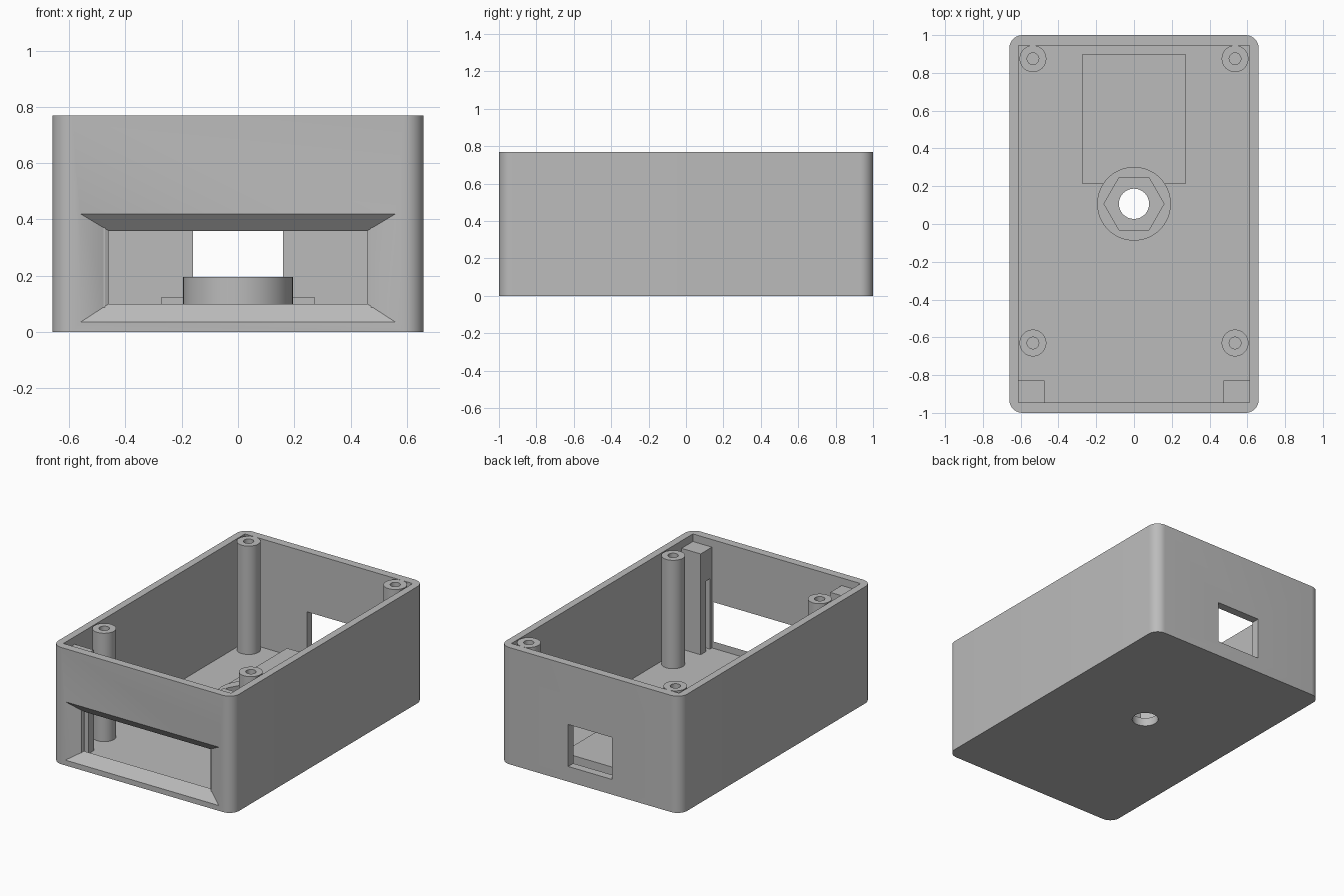
import bpy, bmesh
from math import cos, sin, pi, radians

if "Cube" in bpy.data.objects:
    bpy.data.objects.remove(bpy.data.objects["Cube"], do_unlink=True)

grey = bpy.data.materials.new("plain_grey")
grey.use_nodes = True
grey.diffuse_color = (0.5, 0.5, 0.5, 1)
grey.node_tree.nodes["Principled BSDF"].inputs["Base Color"].default_value = (0.5, 0.5, 0.5, 1)

HX, HY, TOP = 0.66, 1.0, 0.77      # outer half sizes and height
IX, IY, FLOOR = 0.612, 0.946, 0.055  # cavity half sizes and floor level


def loft(name, bottom, top):
    """Closed solid between two matching loops of 3D points."""
    bm = bmesh.new()
    a = [bm.verts.new(p) for p in bottom]
    b = [bm.verts.new(p) for p in top]
    bm.faces.new(a)
    bm.faces.new(b)
    for i in range(len(a)):
        j = (i + 1) % len(a)
        bm.faces.new((a[i], a[j], b[j], b[i]))
    bmesh.ops.recalc_face_normals(bm, faces=bm.faces)
    mesh = bpy.data.meshes.new(name)
    bm.to_mesh(mesh)
    bm.free()
    mesh.materials.append(grey)
    ob = bpy.data.objects.new(name, mesh)
    bpy.context.collection.objects.link(ob)
    return ob


def prism(name, outline, z0, z1):
    return loft(name, [(x, y, z0) for x, y in outline], [(x, y, z1) for x, y in outline])


def rect(x0, x1, y0, y1):
    return [(x0, y0), (x1, y0), (x1, y1), (x0, y1)]


def ring(x, y, r, n):
    return [(x + r * cos(2 * pi * i / n), y + r * sin(2 * pi * i / n)) for i in range(n)]


def rounded_rect(hx, hy, r, steps=10):
    pts = []
    for k, (sx, sy) in enumerate([(1, 1), (-1, 1), (-1, -1), (1, -1)]):
        for i in range(steps + 1):
            a = pi / 2 * (k + i / steps)
            pts.append((sx * (hx - r) + r * cos(a), sy * (hy - r) + r * sin(a)))
    return pts


def cut(ob, *cutters):
    bpy.context.view_layer.objects.active = ob
    for c in cutters:
        m = ob.modifiers.new("cut", 'BOOLEAN')
        m.operation, m.solver, m.object = 'DIFFERENCE', 'EXACT', c
        bpy.ops.object.modifier_apply(modifier=m.name)
        bpy.data.objects.remove(c, do_unlink=True)


def smooth(ob):
    bpy.ops.object.select_all(action='DESELECT')
    ob.select_set(True)
    bpy.context.view_layer.objects.active = ob
    bpy.ops.object.shade_smooth_by_angle(angle=radians(30))


def window_loop(t):
    """Cross-section of the flared front window, t = 0 outside to 1 inside."""
    x, lo, hi = 0.56 - 0.1 * t, 0.035 + 0.065 * t, 0.42 - 0.06 * t
    y = -HY + t * (HY - IY)
    return [(-x, y, lo), (x, y, lo), (x, y, hi), (-x, y, hi)]


# Open-topped case with flared front window, rear port and floor hole
BY = 0.107
case = prism("case", rounded_rect(HX, HY, 0.07), 0, TOP)
cut(case,
    prism("cavity", rect(-IX, IX, -IY, IY), FLOOR, 1),
    loft("front_window", window_loop(-0.2), window_loop(1.2)),
    prism("rear_port", rect(-0.16, 0.16, 0.92, 1.1), 0.1, 0.377),
    prism("floor_hole", ring(0, BY, 0.08, 48), -0.1, 0.1))
smooth(case)


def hex_cutter():
    return prism("hex_cutter", ring(0, BY, 0.159, 6), -0.1, 0.5)


# Round boss with a hexagonal nut pocket
boss = prism("nut_boss", ring(0, BY, 0.195, 64), FLOOR - 0.01, 0.195)
cut(boss, hex_cutter())
smooth(boss)

# Raised pad between boss and rear port
pad = prism("raised_pad", rect(-0.272, 0.272, 0.212, 0.9), FLOOR - 0.01, 0.125)
cut(pad, hex_cutter())

for side, s in (("left", 1), ("right", -1)):
    # Screw posts
    for end, y in (("front", -0.63), ("rear", 0.875)):
        post = prism(f"{end}_{side}_post", ring(s * 0.535, y, 0.071, 40), FLOOR - 0.01, TOP)
        cut(post, prism("screw_hole", ring(s * 0.535, y, 0.031, 32), 0.4, 1))
        smooth(post)
    # Slotted corner blocks beside the front window
    xs = sorted((s * 0.473, s * (IX + 0.01)))
    block = prism(f"{side}_corner_block", rect(*xs, -IY - 0.01, -0.828), FLOOR - 0.01, 0.72)
    slot = sorted((s * 0.44, s * 0.53))
    cut(block, prism("slot", rect(*slot, -0.925, -0.885), 0, 0.52))
